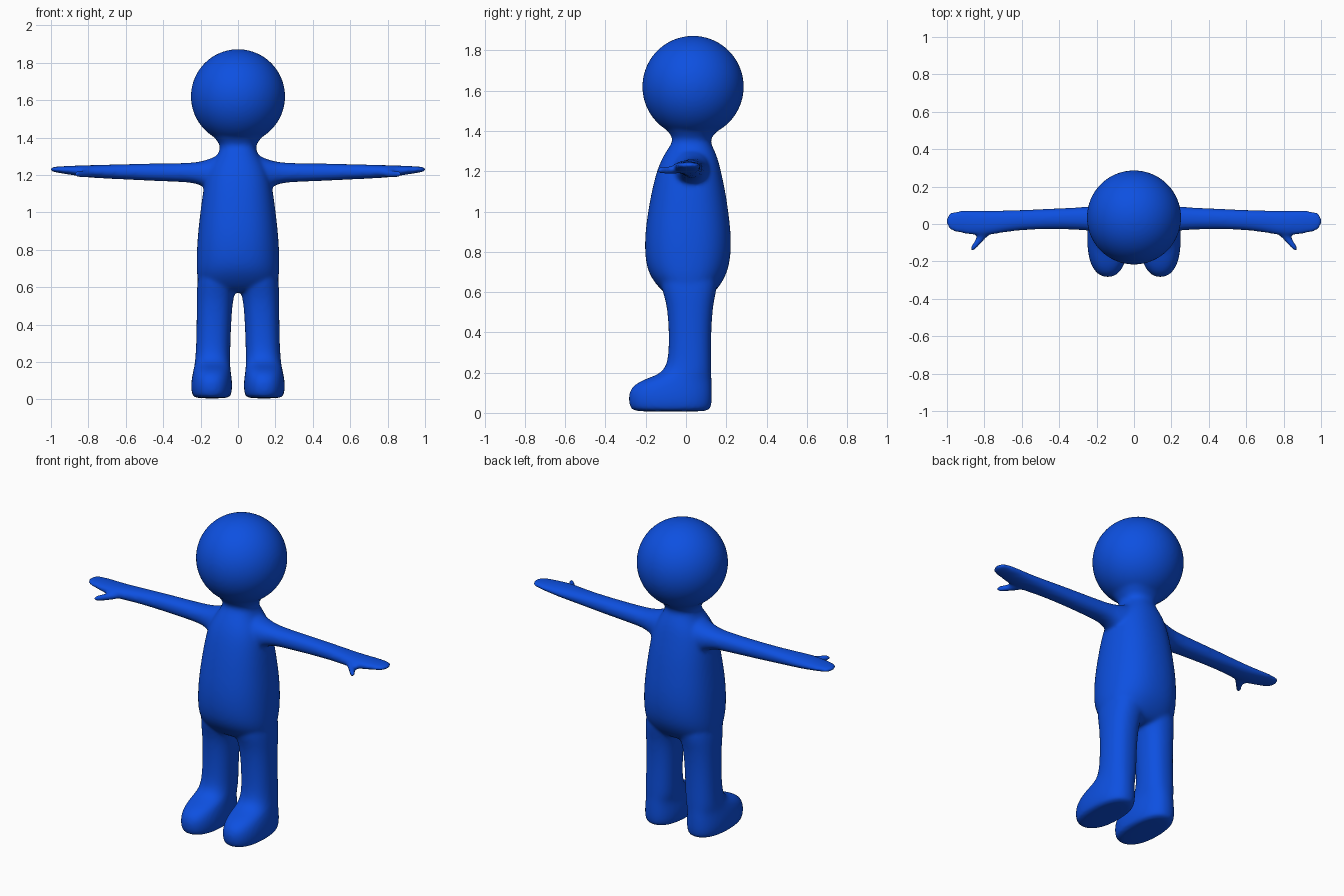
import bpy, bmesh, math
from mathutils import Matrix

bm = bmesh.new()


def loft(axis, rings, power=2.0, sides=24, mirror=1):
    """Skin oval rings along an axis; ring = (position, lo_u, hi_u, lo_v, hi_v)."""
    u, v = [i for i in range(3) if i != axis]
    loops = []
    for pos, u0, u1, v0, v1 in rings:
        loop = []
        for k in range(sides):
            t = 2 * math.pi * k / sides
            c, s = math.cos(t), math.sin(t)
            co = [0, 0, 0]
            co[axis] = pos
            co[u] = (u0 + u1) / 2 + (u1 - u0) / 2 * math.copysign(abs(c) ** (2 / power), c)
            co[v] = (v0 + v1) / 2 + (v1 - v0) / 2 * math.copysign(abs(s) ** (2 / power), s)
            co[0] *= mirror
            loop.append(bm.verts.new(co))
        loops.append(loop)
    for a, b in zip(loops, loops[1:]):
        for k in range(sides):
            n = (k + 1) % sides
            bm.faces.new((a[k], a[n], b[n], b[k]))
    bm.faces.new(loops[0])
    bm.faces.new(loops[-1])


# Head
bmesh.ops.create_uvsphere(bm, u_segments=48, v_segments=24, radius=0.253,
                          matrix=Matrix.Translation((0, 0.035, 1.62)))

# Torso and neck: z, half width, back and front
torso = [(0.57, 0.17, -0.07, 0.10), (0.60, 0.205, -0.115, 0.145),
         (0.65, 0.22, -0.16, 0.182), (0.71, 0.224, -0.195, 0.212),
         (0.80, 0.222, -0.207, 0.226), (0.90, 0.215, -0.204, 0.224),
         (1.00, 0.203, -0.19, 0.212), (1.10, 0.19, -0.172, 0.197),
         (1.20, 0.172, -0.147, 0.175), (1.26, 0.145, -0.122, 0.16),
         (1.31, 0.108, -0.092, 0.14), (1.35, 0.092, -0.064, 0.118),
         (1.38, 0.11, -0.075, 0.135), (1.42, 0.145, -0.11, 0.18),
         (1.50, 0.16, -0.13, 0.20)]
loft(2, [(z, -w, w, a, b) for z, w, a, b in torso], 2.3)

# Legs with feet: z, inner x, outer x, front y, back y
leg = [(0.005, 0.05, 0.23, -0.255, 0.105), (0.02, 0.036, 0.246, -0.278, 0.125),
       (0.06, 0.03, 0.252, -0.287, 0.131), (0.10, 0.031, 0.25, -0.285, 0.131),
       (0.135, 0.036, 0.244, -0.265, 0.13), (0.165, 0.04, 0.237, -0.215, 0.128),
       (0.19, 0.041, 0.232, -0.135, 0.127), (0.23, 0.041, 0.228, -0.098, 0.127),
       (0.30, 0.04, 0.224, -0.087, 0.126), (0.40, 0.036, 0.222, -0.086, 0.126),
       (0.50, 0.03, 0.221, -0.092, 0.132), (0.57, 0.018, 0.221, -0.105, 0.142),
       (0.64, -0.01, 0.218, -0.13, 0.16), (0.75, -0.02, 0.20, -0.13, 0.15)]

# Arms with mitten hands: x, front y, back y, low z, high z
arm = [(0.08, -0.08, 0.13, 1.08, 1.32), (0.13, -0.07, 0.12, 1.10, 1.295),
       (0.18, -0.05, 0.105, 1.135, 1.277), (0.23, -0.036, 0.094, 1.158, 1.267),
       (0.32, -0.03, 0.088, 1.163, 1.263), (0.50, -0.027, 0.08, 1.170, 1.261),
       (0.65, -0.037, 0.074, 1.178, 1.257), (0.75, -0.056, 0.072, 1.183, 1.254),
       (0.82, -0.066, 0.072, 1.188, 1.252), (0.90, -0.054, 0.073, 1.202, 1.249),
       (0.96, -0.044, 0.07, 1.211, 1.246), (0.99, -0.03, 0.06, 1.217, 1.243),
       (1.004, -0.005, 0.035, 1.222, 1.238)]

# Thumbs: y, x range, z range
thumb = [(0.0, 0.72, 0.85, 1.195, 1.235), (-0.045, 0.755, 0.84, 1.189, 1.23),
         (-0.075, 0.792, 0.842, 1.186, 1.226), (-0.105, 0.818, 0.864, 1.186, 1.224),
         (-0.13, 0.842, 0.877, 1.188, 1.222), (-0.146, 0.853, 0.874, 1.195, 1.215)]

for side in (1, -1):
    loft(2, leg, 2.3, mirror=side)
    loft(0, arm, 2.2, mirror=side)
    loft(1, thumb, mirror=side)

bmesh.ops.recalc_face_normals(bm, faces=bm.faces)
mesh = bpy.data.meshes.new("figure")
bm.to_mesh(mesh)
bm.free()
figure = bpy.data.objects.new("figure", mesh)
bpy.context.collection.objects.link(figure)

# Blue skin
blue = bpy.data.materials.new("blue")
blue.diffuse_color = (0.004, 0.08, 0.75, 1)
mesh.materials.append(blue)

# Round the lofts, fuse them into one skin and soften the joins
sub = figure.modifiers.new("round", 'SUBSURF')
sub.levels = sub.render_levels = 2
fuse = figure.modifiers.new("fuse", 'REMESH')
fuse.mode = 'VOXEL'
fuse.voxel_size = 0.01
fuse.use_smooth_shade = True
soft = figure.modifiers.new("soften", 'SMOOTH')
soft.factor = 0.5
soft.iterations = 10
